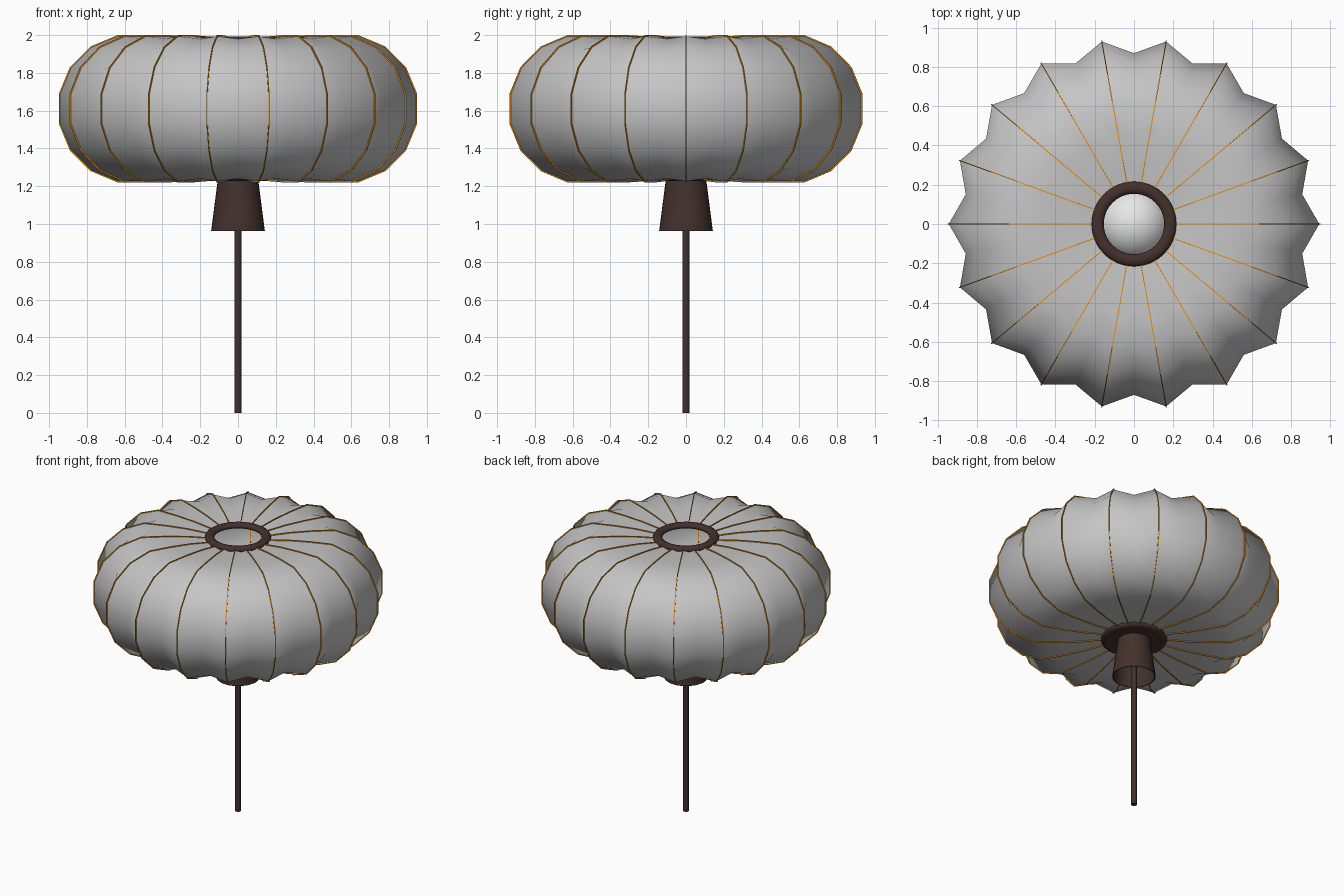
import bpy, bmesh
from math import sin, cos, pi
from mathutils import Vector

if "Cube" in bpy.data.objects:
    bpy.data.objects.remove(bpy.data.objects["Cube"], do_unlink=True)


def material(name, rgb):
    m = bpy.data.materials.new(name)
    m.use_nodes = True
    m.diffuse_color = (*rgb, 1)
    m.node_tree.nodes["Principled BSDF"].inputs["Base Color"].default_value = (*rgb, 1)
    return m


PAPER = material("pale grey paper", (0.56, 0.56, 0.56))
ORANGE = material("orange wire", (0.8, 0.27, 0.005))
BROWN = material("dark brown wood", (0.056, 0.03, 0.024))
WHITE = material("white glass", (0.9, 0.9, 0.9))

RIBS = 18
MID = 1.61  # height of the shade's middle

# Rib outline as radius and height above the middle, from the top ring to the bottom ring
upper = [(0.19, 0.362), (0.34, 0.378), (0.484, 0.384), (0.636, 0.384),
         (0.777, 0.325), (0.885, 0.217), (0.943, 0.077)]
outline = upper + [(r, -h) for r, h in reversed(upper)]


def finish(name, bm, mat, smooth=None):
    bmesh.ops.recalc_face_normals(bm, faces=bm.faces)
    mesh = bpy.data.meshes.new(name)
    bm.to_mesh(mesh)
    bm.free()
    mesh.materials.append(mat)
    ob = bpy.data.objects.new(name, mesh)
    bpy.context.collection.objects.link(ob)
    if smooth is not None:
        bpy.ops.object.select_all(action='DESELECT')
        ob.select_set(True)
        bpy.context.view_layer.objects.active = ob
        bpy.ops.object.shade_smooth_by_angle(angle=smooth)


def lathe(name, profile, mat, steps=32, closed=False, smooth=pi / 5):
    """Turn a list of (radius, z) points around the z axis."""
    bm = bmesh.new()
    rings = [[bm.verts.new((r * cos(2 * pi * i / steps), r * sin(2 * pi * i / steps), z))
              for i in range(steps)] for r, z in profile]
    pairs = list(zip(rings, rings[1:])) + ([(rings[-1], rings[0])] if closed else [])
    for a, b in pairs:
        for i in range(steps):
            j = (i + 1) % steps
            bm.faces.new((a[i], a[j], b[j], b[i]))
    bmesh.ops.remove_doubles(bm, verts=bm.verts, dist=0.0001)
    finish(name, bm, mat, smooth)


# Pleated shade: ridges at the ribs, valleys between them
bm = bmesh.new()
columns = []
for i in range(RIBS * 2):
    a = pi * i / RIBS
    kr, kz = (0.922, 0.963) if i % 2 else (1, 1)
    columns.append([bm.verts.new((r * kr * cos(a), r * kr * sin(a), MID + h * kz))
                    for r, h in outline])
for i, col in enumerate(columns):
    nxt = columns[(i + 1) % len(columns)]
    for k in range(len(outline) - 1):
        bm.faces.new((col[k], col[k + 1], nxt[k + 1], nxt[k]))
finish("shade", bm, PAPER, pi)

# Narrow fin along every ridge, deeper than it is wide
DEPTH, HALF_WIDTH = 0.006, 0.0025
bm = bmesh.new()
points = [Vector(p) for p in outline]
for i in range(RIBS):
    a = 2 * pi * i / RIBS
    sections = []
    for k, p in enumerate(points):
        along = points[min(k + 1, len(points) - 1)] - points[max(k - 1, 0)]
        out = Vector((-along.y, along.x)).normalized() * DEPTH
        section = []
        for side, depth in ((-1, -1), (1, -1), (1, 1), (-1, 1)):
            r, h = p + out * depth
            w = side * HALF_WIDTH
            section.append(bm.verts.new((r * cos(a) - w * sin(a), r * sin(a) + w * cos(a), MID + h)))
        sections.append(section)
    for s, t in zip(sections, sections[1:]):
        for c in range(4):
            d = (c + 1) % 4
            bm.faces.new((s[c], s[d], t[d], t[c]))
finish("ribs", bm, ORANGE)

# Flattened rings that hold the shade at its two openings
for name, z in (("top_ring", MID + 0.363), ("bottom_ring", MID - 0.363)):
    oval = [(0.185 + 0.031 * cos(t * pi / 6), z + 0.02 * sin(t * pi / 6)) for t in range(12)]
    lathe(name, oval, BROWN, closed=True, smooth=pi / 3)

# Base plate, open flared cup, pole and bulb
lathe("base_plate", [(0, 1.245), (0.18, 1.245), (0.18, 1.232), (0, 1.232)], BROWN)
lathe("cup", [(0.107, 1.235), (0.142, 0.964), (0.136, 0.964), (0.101, 1.235)], BROWN, closed=True)
lathe("pole", [(0, 0), (0.019, 0), (0.019, 1.235), (0, 1.235)], BROWN, steps=16)
lathe("bulb", [(0.19 * sin(pi * t / 16), 1.43 - 0.19 * cos(pi * t / 16)) for t in range(17)],
      WHITE, smooth=pi)
